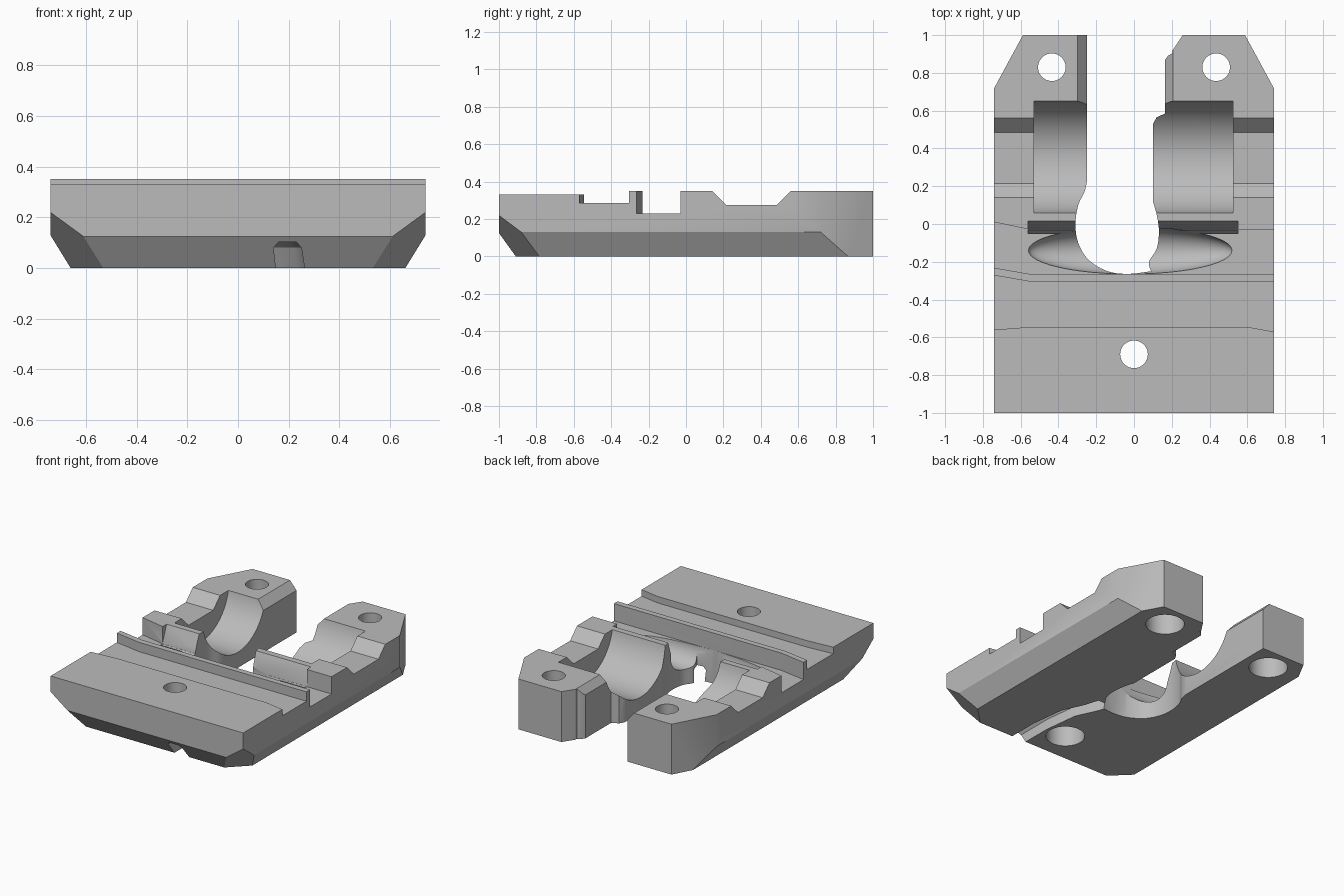
import bpy, bmesh, math
from mathutils import Vector

default = bpy.data.objects.get("Cube")
if default:
    bpy.data.objects.remove(default, do_unlink=True)

grey = bpy.data.materials.new("plain grey")
grey.use_nodes = True
COLOUR = (0.5, 0.5, 0.5, 1)
grey.diffuse_color = COLOUR
grey.node_tree.nodes["Principled BSDF"].inputs["Base Color"].default_value = COLOUR


def make_object(name, bm):
    bmesh.ops.recalc_face_normals(bm, faces=bm.faces)
    mesh = bpy.data.meshes.new(name)
    bm.to_mesh(mesh)
    bm.free()
    mesh.materials.append(grey)
    obj = bpy.data.objects.new(name, mesh)
    bpy.context.collection.objects.link(obj)
    return obj


def loft(bm, rings):
    """Skin a row of equal rings and cap both ends."""
    rows = [[bm.verts.new(p) for p in ring] for ring in rings]
    for a, b in zip(rows, rows[1:]):
        for i in range(len(a)):
            j = (i + 1) % len(a)
            bm.faces.new((a[i], a[j], b[j], b[i]))
    bm.faces.new(rows[0])
    bm.faces.new(rows[-1][::-1])


def prism(name, points, axis, low, high):
    """Extrude a 2D outline along x, y or z."""
    def place(p, t):
        return {"x": (t, *p), "y": (p[0], t, p[1]), "z": (*p, t)}[axis]
    bm = bmesh.new()
    loft(bm, [[place(p, t) for p in points] for t in (low, high)])
    return make_object(name, bm)


def circle(cx, cy, r, n=48):
    return [(cx + r * math.cos(math.tau * i / n), cy + r * math.sin(math.tau * i / n))
            for i in range(n)]


def smooth_path(points, steps=6):
    """Rounded open path through a few points."""
    ext = [points[0]] + points + [points[-1]]
    out = []
    for a, b, c, d in zip(ext, ext[1:], ext[2:], ext[3:]):
        a, b, c, d = map(Vector, (a, b, c, d))
        for k in range(steps):
            t = k / steps
            out.append(tuple(b + (c - a) * t / 2 + (a * 2 - b * 5 + c * 4 - d) * t * t / 2
                             + (b * 3 - a - c * 3 + d) * t ** 3 / 2))
    return out + [points[-1]]


# Body: stepped side profile, slightly shifted towards the outer edges
def section(x, step, rib, wall):
    profile = [(-1, 0), (-1, .33), (step, .33), (step, .285), (rib, .285), (rib, .35),
               (rib + .04, .35), (rib + .04, .23), (wall, .23), (wall, .35), (.14, .35),
               (.215, .275), (.485, .275), (.56, .35), (1, .35), (1, 0)]
    return [(x, y, z) for y, z in profile]


bm = bmesh.new()
loft(bm, [section(-.74, -.56, -.272, .01), section(-.55, -.545, -.305, -.03),
          section(.6, -.545, -.305, -.03), section(.74, -.57, -.305, -.03)])

# Bevelled underside, front corners and clipped rear corners
cuts = [((0, -1, .125), (0, -.125, -.09))]
for s in (-1, 1):
    cuts += [((s * .74, 0, .13), (s * .13, 0, -.08)),
             ((s * .74, -1, .22), (s * .0114, -.0117, -.0156)),
             ((s * .74, .72, 0), (s * .28, .152, 0))]
for point, normal in cuts:
    res = bmesh.ops.bisect_plane(bm, geom=bm.verts[:] + bm.edges[:] + bm.faces[:],
                                 plane_co=point, plane_no=normal, clear_outer=True)
    rim = [e for e in res["geom_cut"] if isinstance(e, bmesh.types.BMEdge)]
    bmesh.ops.holes_fill(bm, edges=rim, sides=0)
bmesh.ops.triangulate(bm, faces=bm.faces[:])
body = make_object("clamp_body", bm)

cutters = []

# Round cradle across both legs
cutters.append(prism("cradle_cutter", circle(.355, .41, .302, 96), "x", -.53, .525))

# Hollow that sinks towards the middle of the trough
bm = bmesh.new()
bmesh.ops.create_uvsphere(bm, u_segments=48, v_segments=24, radius=1)
bmesh.ops.scale(bm, vec=(.54, .125, .13), verts=bm.verts)
bmesh.ops.translate(bm, vec=(-.02, -.14, .232), verts=bm.verts)
cutters.append(make_object("hollow_cutter", bm))

# Sloped front of the wall behind the trough
cutters.append(prism("wall_slope_cutter", [(-.05, .2), (-.033, .225), (.02, .36), (-.05, .36)],
                     "x", -.56, .55))

# Central slot
left_side = smooth_path([(-.25, .22), (-.262, .17), (-.295, .1), (-.31, 0), (-.295, -.1),
                         (-.24, -.19), (-.14, -.25), (-.03, -.264), (.09, -.25)])
right_side = smooth_path([(.09, -.25), (.08, -.2), (.12, -.13), (.132, -.04), (.12, .05),
                          (.1, .12)])
shoulder = [(.1, .53), (.12, .565), (.165, .585), (.165, .87), (.18, .89), (.205, .905),
            (.205, .92), (.258, 1), (.258, 1.1)]
cutters.append(prism("slot_cutter", [(-.25, 1.1)] + left_side + right_side[1:] + shoulder,
                     "z", -.1, .6))

# Bevels along the tops of the rear legs
cutters.append(prism("left_bevel_cutter", [(-.302, .352), (-.24, .28), (-.24, .4), (-.302, .4)],
                     "y", .6, 1.1))
cutters.append(prism("right_bevel_cutter", [(.207, .352), (.155, .29), (.155, .4), (.207, .4)],
                     "y", .5, .95))

# Cable channel beneath the front plate
channel = [(.155, -.05), (.14, .08), (.16, .102), (.23, .102), (.25, .08), (.27, -.05)]
bm = bmesh.new()
loft(bm, [[(x + dx, y, z) for x, z in channel]
          for dx, y in ((0, -1.1), (0, -.7), (-.03, -.45), (-.1, -.3), (-.13, -.2))])
cutters.append(make_object("channel_cutter", bm))

# Bolt holes with wider pockets underneath
for x, y in ((-.435, .83), (.435, .83), (0, -.69)):
    cutters.append(prism("bolt_cutter", circle(x, y, .073), "z", -.1, .6))
    cutters.append(prism("pocket_cutter", circle(x, y, .125), "z", -.1, .15))

bpy.context.view_layer.objects.active = body
for cutter in cutters:
    cutter.hide_render = True
    mod = body.modifiers.new(cutter.name, "BOOLEAN")
    mod.operation = "DIFFERENCE"
    mod.solver = "EXACT"
    mod.object = cutter
    bpy.ops.object.modifier_apply(modifier=mod.name)
    bpy.data.objects.remove(cutter, do_unlink=True)

bpy.ops.object.select_all(action="DESELECT")
body.select_set(True)
bpy.ops.object.shade_smooth_by_angle(angle=math.radians(30))
